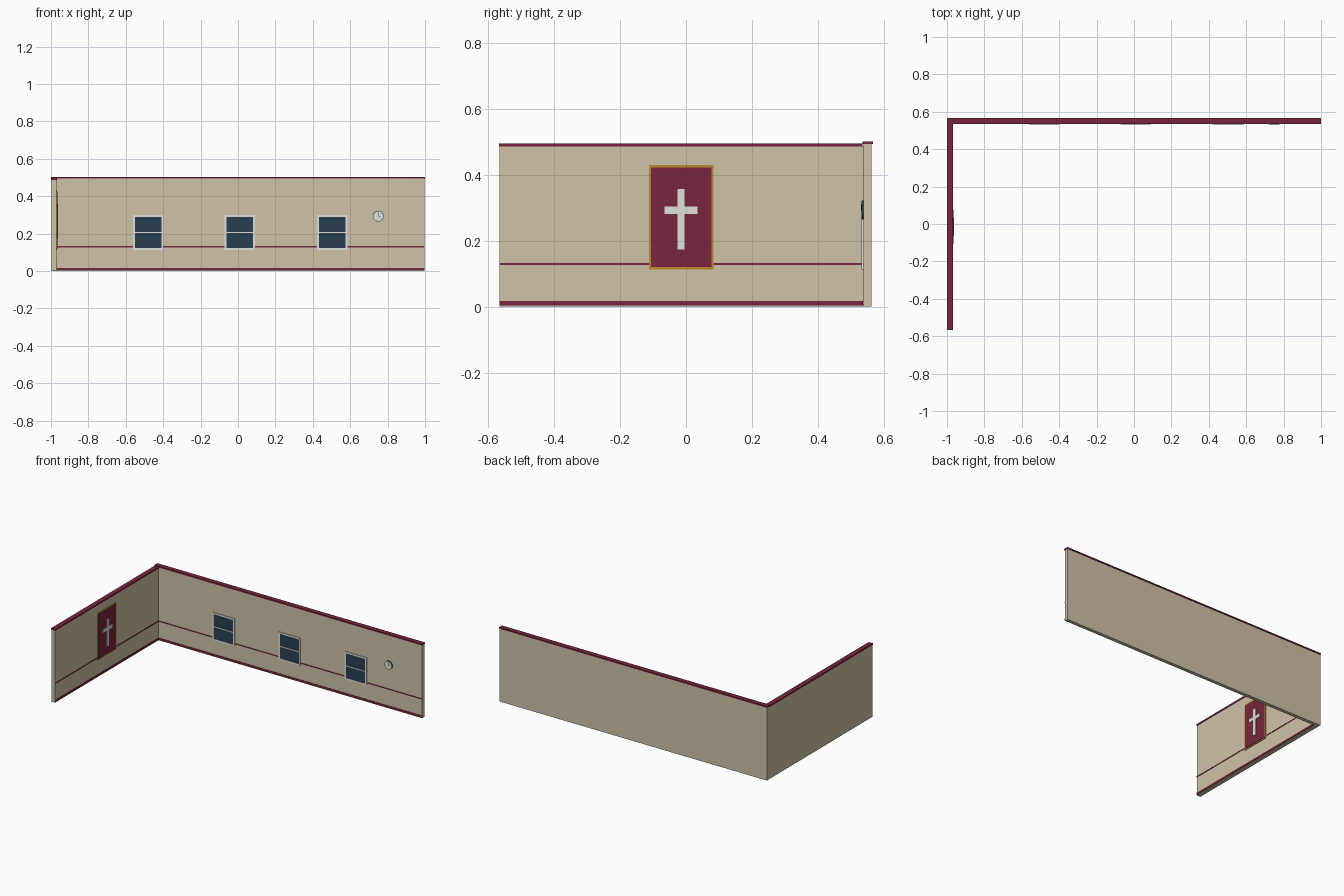
import bpy, math
from mathutils import Matrix

if "Cube" in bpy.data.objects:
    bpy.data.objects.remove(bpy.data.objects["Cube"])


def mat(name, rgb):
    m = bpy.data.materials.new(name)
    lin = [((c / 255 + 0.055) / 1.055) ** 2.4 for c in rgb]
    m.diffuse_color = (*lin, 1)
    m.use_nodes = True
    m.node_tree.nodes["Principled BSDF"].inputs["Base Color"].default_value = m.diffuse_color
    return m


BEIGE = mat("beige wall", (208, 196, 168))
MAROON = mat("maroon", (120, 38, 62))
NAVY = mat("dark glass", (42, 64, 82))
PALE = mat("pale grey", (224, 224, 220))
GOLD = mat("gold", (186, 138, 45))


def box(name, x, y, z, m):
    """Box from (min, max) ranges on each axis."""
    bpy.ops.mesh.primitive_cube_add(size=1)
    o = bpy.context.object
    r = (x, y, z)
    o.data.transform(Matrix.Translation([(a + b) / 2 for a, b in r]) @
                     Matrix.Diagonal([b - a for a, b in r] + [1]))
    o.name = name
    o.data.materials.append(m)
    return o


def disc(name, radius, y, m, cx, cz):
    """Disc facing -y between two y values."""
    bpy.ops.mesh.primitive_cylinder_add(vertices=24, radius=radius, depth=y[1] - y[0],
                                        location=(cx, sum(y) / 2, cz),
                                        rotation=(math.pi / 2, 0, 0))
    o = bpy.context.object
    o.name = name
    o.data.materials.append(m)
    bpy.ops.object.shade_smooth_by_angle()


YB, XL = 0.539, -0.971   # inner faces of the back and left walls

# Walls
box("back_wall", (-0.998, 0.998), (YB, 0.563), (0, 0.493), BEIGE)
box("left_wall", (-0.998, XL), (-0.566, YB), (0, 0.486), BEIGE)

# Caps along the tops
box("back_cap", (-1, 1), (YB - 0.004, 0.567), (0.493, 0.502), MAROON)
box("left_cap", (-1, XL + 0.003), (-0.567, YB - 0.004), (0.486, 0.496), MAROON)

# Baseboards and rails on the inner faces
for part, z, t in (("baseboard", (0.004, 0.017), 0.003), ("rail", (0.126, 0.133), 0.002)):
    box("back_" + part, (XL, 0.998), (YB - t, YB), z, MAROON)
    box("left_" + part, (XL, XL + t), (-0.566, YB - t), z, MAROON)

# Windows: glass plate, four frame strips and a middle bar
HW, Z0, Z1, F = 0.081, 0.113, 0.299, 0.010
for i, cx in enumerate((-0.481, 0.010, 0.504), 1):
    a, b = cx - HW, cx + HW
    box(f"window_glass_{i}", (a + F, b - F), (YB - 0.004, YB), (Z0 + F, Z1 - F), NAVY)
    fy = (YB - 0.006, YB)
    for s, x in (("left", (a, a + F)), ("right", (b - F, b))):
        box(f"window_frame_{s}_{i}", x, fy, (Z0, Z1), PALE)
    for s, z in (("bottom", (Z0, Z0 + F)), ("middle", (0.202, 0.208)), ("top", (Z1 - F, Z1))):
        box(f"window_frame_{s}_{i}", (a + F, b - F), fy, z, PALE)

# Wall clock
CX, CZ = 0.75, 0.293
disc("clock_rim", 0.029, (YB - 0.006, YB), NAVY, CX, CZ)
disc("clock_face", 0.026, (YB - 0.007, YB - 0.005), PALE, CX, CZ)
box("clock_minute_hand", (CX - 0.0015, CX + 0.0015), (YB - 0.008, YB - 0.006),
    (CZ, CZ + 0.019), NAVY)
box("clock_hour_hand", (CX, CX + 0.012), (YB - 0.008, YB - 0.006),
    (CZ - 0.0015, CZ + 0.0015), NAVY)

# Banner with gold border and cross on the left wall
box("banner_border", (XL, XL + 0.004), (-0.113, 0.084), (0.113, 0.430), GOLD)
box("banner_cloth", (XL, XL + 0.006), (-0.106, 0.077), (0.121, 0.422), MAROON)
box("cross_upright", (XL + 0.006, XL + 0.009), (-0.026, -0.004), (0.174, 0.357), PALE)
for s, y in (("left", (-0.065, -0.026)), ("right", (-0.004, 0.035))):
    box("cross_arm_" + s, (XL + 0.006, XL + 0.009), y, (0.282, 0.304), PALE)
